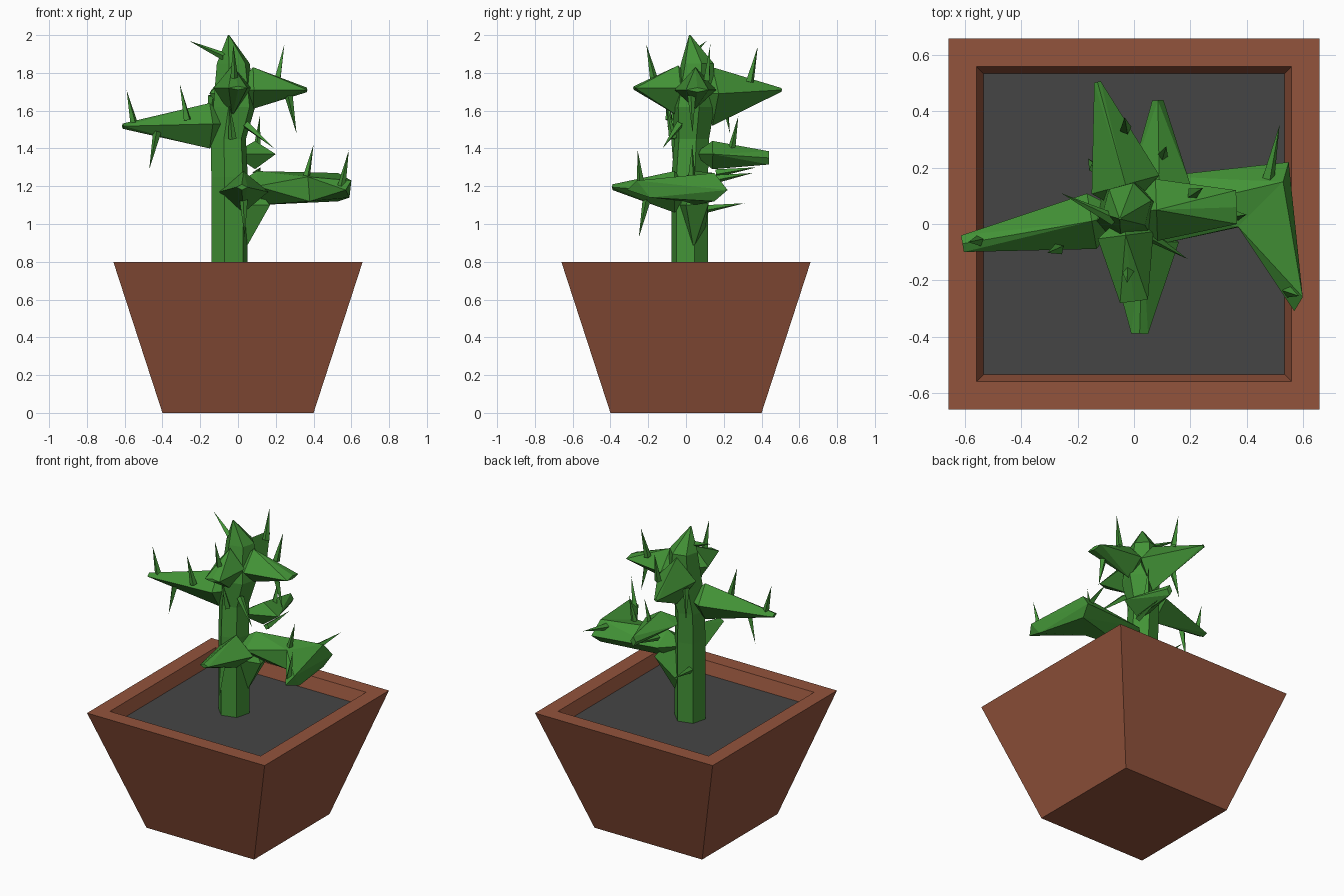
import bpy, bmesh, math
from mathutils import Vector

if "Cube" in bpy.data.objects:
    bpy.data.objects.remove(bpy.data.objects["Cube"])

UP = Vector((0, 0, 1))


def material(name, rgb):
    m = bpy.data.materials.new(name)
    m.diffuse_color = (*rgb, 1)
    m.use_nodes = True
    m.node_tree.nodes["Principled BSDF"].inputs["Base Color"].default_value = m.diffuse_color
    return m


GREEN = material("cactus_green", (0.055, 0.29, 0.037))
CLAY = material("clay", (0.29, 0.087, 0.045))
SOIL = material("soil_grey", (0.06, 0.06, 0.06))


def add_object(name, bm, mat):
    bmesh.ops.recalc_face_normals(bm, faces=bm.faces)
    me = bpy.data.meshes.new(name)
    bm.to_mesh(me)
    bm.free()
    me.materials.append(mat)
    ob = bpy.data.objects.new(name, me)
    bpy.context.collection.objects.link(ob)
    return ob


def ring(x, y, z, r, n=6, turn=15):
    angles = [math.radians(turn + 360 * i / n) for i in range(n)]
    return [Vector((x + r * math.cos(a), y + r * math.sin(a), z)) for a in angles]


def loft(name, rings, mat):
    bm = bmesh.new()
    loops = [[bm.verts.new(p) for p in r] for r in rings]
    for a, b in zip(loops, loops[1:]):
        for i in range(len(a)):
            j = (i + 1) % len(a)
            bm.faces.new((a[i], a[j], b[j], b[i]))
    bm.faces.new(loops[0][::-1])
    return add_object(name, bm, mat)


def hull(name, pts):
    bm = bmesh.new()
    for p in pts:
        bm.verts.new(p)
    res = bmesh.ops.convex_hull(bm, input=bm.verts)
    junk = {v for v in res["geom_interior"] + res["geom_unused"] if isinstance(v, bmesh.types.BMVert)}
    bmesh.ops.delete(bm, geom=list(junk), context='VERTS')
    return add_object(name, bm, GREEN)


def diamond(c, side, w, up, down):
    return [c + side * w, c - side * w, c + UP * up, c - UP * down]


def arm(name, root, tip, w, up, down, tip_w, tip_h):
    """Tapered spike from a diamond root to a small flat tip, anchored inside the trunk."""
    a, b = Vector(root), Vector(tip)
    d = b - a
    d.z = 0
    side = d.normalized().cross(UP)
    core = Vector((-.03, .04, a.z))
    return hull(name, diamond(a, side, w, up, down) + diamond(b, side, tip_w, tip_h, tip_h) + [core])


# Pot and soil
k = math.sqrt(2)
loft("pot", [ring(0, 0, z, h * k, 4, 45) for h, z in ((.40, 0), (.66, .8), (.56, .8), (.535, .72))], CLAY)
loft("soil", [ring(0, 0, .72, .535 * k, 4, 45)], SOIL)

# Trunk: stacked six-sided rings up to a pointed crown
trunk_rings = [ring(*r) for r in ((-.045, .02, .71, .10), (-.045, .02, 1.25, .10), (-.05, .03, 1.45, .095),
                                  (-.02, .04, 1.62, .115), (-.025, .06, 1.85, .09), (-.05, .02, 2.0, .004))]
cactus = loft("cactus", trunk_rings, GREEN)
bm = bmesh.new()
bm.from_mesh(cactus.data)
bmesh.ops.holes_fill(bm, edges=bm.edges)
bm.to_mesh(cactus.data)
bm.free()

# Arms
parts = [
    arm("upper_front_arm", (-.03, -.04, 1.72), (0, -.275, 1.72), .10, .12, .15, .05, .01),
    arm("upper_back_arm", (-.03, .14, 1.69), (-.13, .505, 1.71), .125, .14, .17, .012, .01),
    arm("upper_right_arm", (.08, .05, 1.71), (.365, .06, 1.71), .11, .12, .10, .06, .012),
    arm("left_arm", (-.15, .01, 1.53), (-.61, -.07, 1.518), .10, .11, .13, .03, .014),
    arm("mid_back_arm", (.09, .14, 1.37), (.085, .44, 1.35), .11, .07, .08, .02, .035),
    arm("low_front_arm", (.03, -.06, 1.17), (.02, -.39, 1.195), .13, .11, .11, .03, .015),
]
# Low right arm bends forward at an elbow
elbow = [(.37, -.01, 1.25), (.38, -.01, 1.12), (.53, .15, 1.27), (.55, .22, 1.18), (.53, .15, 1.12)]
shoulder = diamond(Vector((.10, .05, 1.20)), Vector((0, 1, 0)), .12, .08, .10)
parts += [
    hull("low_right_arm", shoulder + elbow + [(-.03, .04, 1.2)]),
    hull("low_right_tip", elbow + [(.60, -.26, 1.23), (.57, -.31, 1.18), (.59, -.19, 1.14)]),
    hull("trunk_flare", [(.04, .04, .87), (.17, 0, 1.1), (.15, .12, 1.11), (-.05, .1, .95),
                         (-.05, -.05, 1.1), (.05, .05, 1.25)]),
]

# Fuse the body into one skin
for p in parts:
    mod = cactus.modifiers.new(p.name, 'BOOLEAN')
    mod.operation, mod.solver, mod.object = 'UNION', 'EXACT', p
dg = bpy.context.evaluated_depsgraph_get()
fused = bpy.data.meshes.new_from_object(cactus.evaluated_get(dg))
cactus.modifiers.clear()
cactus.data = fused
for p in parts:
    bpy.data.objects.remove(p)

# Spines: base points grouped by direction, each leaning a little outward
SPINES = {
    (0, 0, .18): [(-.55, -.06, 1.53), (-.27, -.09, 1.56), (-.02, -.17, 1.77), (.21, .11, 1.77), (-.03, .34, 1.76),
                  (.10, .24, 1.39), (.36, .03, 1.24), (.55, -.24, 1.21), (-.03, -.07, 1.46)],
    (0, 0, -.19): [(-.43, -.06, 1.48), (.27, .03, 1.67), (.03, -.21, 1.12), (-.14, .2, 1.67)],
    (0, .17, .03): [(.48, .17, 1.24), (-.1, .11, 1.08), (.10, .17, 1.27)],
    (-.14, .08, .08): [(-.08, .02, 1.89)],
    (.11, -.06, -.12): [(.05, -.04, 1.52)],
}
bm = bmesh.new()
for direction, bases in SPINES.items():
    for base in bases:
        b, d = Vector(base), Vector(direction)
        d += Vector((b.x, b.y, 0)).normalized() * .04
        q = d.to_track_quat('Z', 'Y')
        foot = [bm.verts.new(b - d * .05 + q @ p) for p in ring(0, 0, 0, .022, 4)]
        top = bm.verts.new(b + d)
        for i in range(4):
            bm.faces.new((foot[i], foot[(i + 1) % 4], top))
add_object("spines", bm, GREEN)
